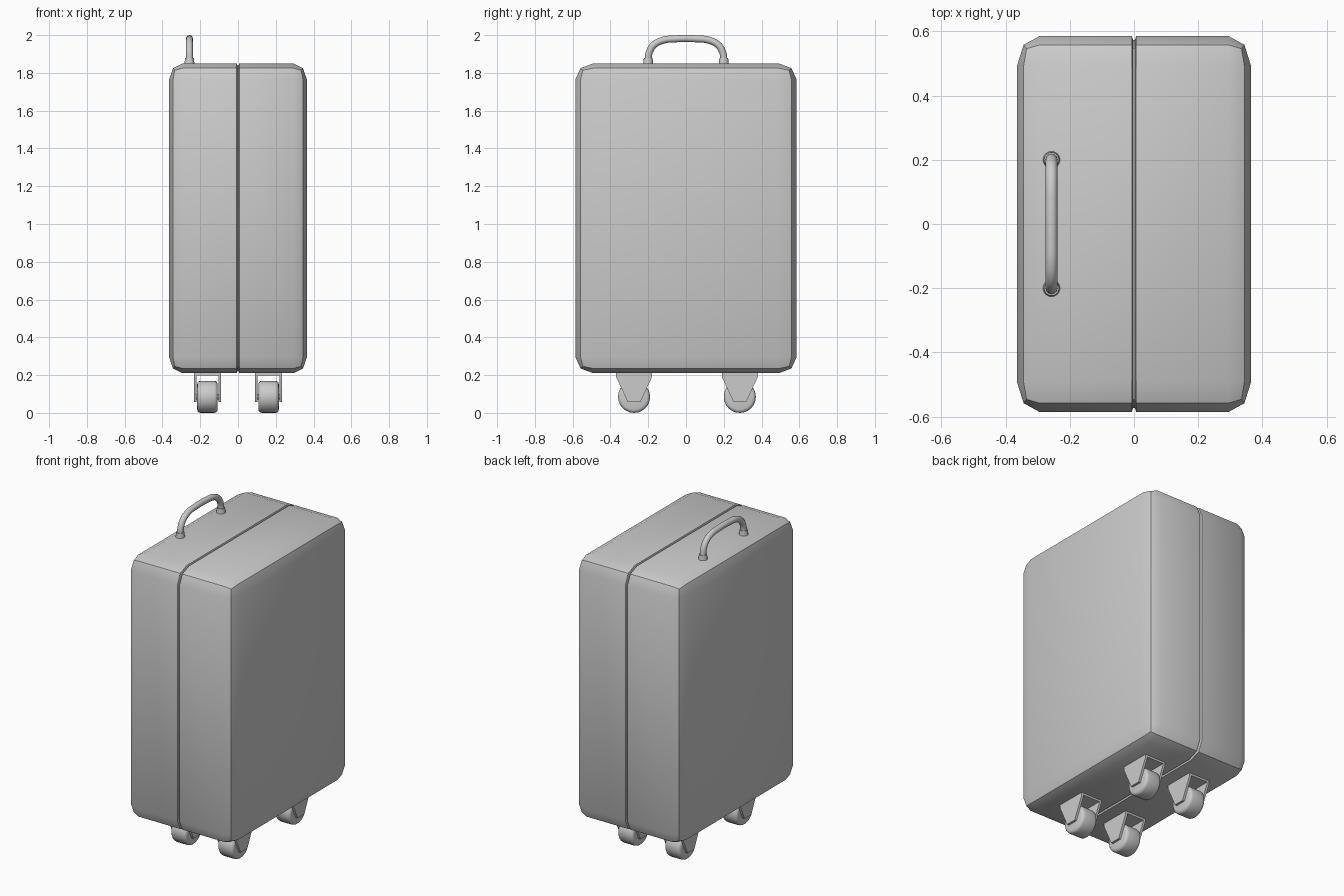
import bpy, bmesh, math
from mathutils import Matrix, Vector

if "Cube" in bpy.data.objects:
    bpy.data.objects.remove(bpy.data.objects["Cube"])


def finish(bm, name, angle=40):
    bmesh.ops.recalc_face_normals(bm, faces=bm.faces)
    me = bpy.data.meshes.new(name)
    bm.to_mesh(me)
    bm.free()
    ob = bpy.data.objects.new(name, me)
    bpy.context.collection.objects.link(ob)
    bpy.ops.object.select_all(action='DESELECT')
    bpy.context.view_layer.objects.active = ob
    ob.select_set(True)
    bpy.ops.object.shade_smooth_by_angle(angle=math.radians(angle))
    return ob


def cylinder(name, centre, r1, r2, depth, axis='Z', bevel=0, segs=24):
    bm = bmesh.new()
    bmesh.ops.create_cone(bm, cap_ends=True, segments=segs, radius1=r1, radius2=r2, depth=depth)
    if bevel:
        rims = [e for e in bm.edges if abs(e.verts[0].co.z - e.verts[1].co.z) < 1e-5]
        bmesh.ops.bevel(bm, geom=rims, offset=bevel, segments=3, profile=0.5, affect='EDGES')
    if axis == 'X':
        bmesh.ops.rotate(bm, verts=bm.verts, matrix=Matrix.Rotation(math.pi / 2, 3, 'Y'))
    bmesh.ops.translate(bm, verts=bm.verts, vec=Vector(centre))
    return finish(bm, name)


def prism_x(name, x0, x1, outline):
    # extrude a (y, z) outline from x0 to x1
    bm = bmesh.new()
    face = bm.faces.new([bm.verts.new((x0, y, z)) for y, z in outline])
    ext = bmesh.ops.extrude_face_region(bm, geom=[face])
    moved = [v for v in ext['geom'] if isinstance(v, bmesh.types.BMVert)]
    bmesh.ops.translate(bm, verts=moved, vec=(x1 - x0, 0, 0))
    return finish(bm, name, 30)


# Case: rounded box, slightly different rounding along each axis
size, stretch = (0.73, 1.172, 1.64), (0.83, 1.1, 1.0)
bm = bmesh.new()
bmesh.ops.create_cube(bm, size=1)
bmesh.ops.scale(bm, verts=bm.verts, vec=[s / k for s, k in zip(size, stretch)])
bmesh.ops.bevel(bm, geom=bm.edges[:], offset=0.086, segments=2, profile=0.5, affect='EDGES')
bmesh.ops.scale(bm, verts=bm.verts, vec=stretch)
# Seam groove between the two shells
for x in (-0.007, -0.003, 0.003, 0.007):
    bmesh.ops.bisect_plane(bm, geom=bm.verts[:] + bm.edges[:] + bm.faces[:],
                           plane_co=(x, 0, 0), plane_no=(1, 0, 0))
for v in bm.verts:
    if abs(v.co.x) < 0.005:
        v.co.y *= 1 - 0.012 / 0.586
        v.co.z *= 1 - 0.012 / 0.82
bmesh.ops.translate(bm, verts=bm.verts, vec=(0, 0, 1.03))
finish(bm, "suitcase_body")

# Carry handle: swept tube
HX = -0.257
half = [(0.2, 1.85), (0.2, 1.878), (0.192, 1.915), (0.168, 1.95), (0.118, 1.974), (0.06, 1.98)]
path = [(-y, z) for y, z in half] + [(0, 1.982)] + half[::-1]
cu = bpy.data.curves.new("carry_handle", 'CURVE')
cu.dimensions = '3D'
cu.bevel_depth = 0.0185
cu.bevel_resolution = 4
cu.resolution_u = 4
cu.use_fill_caps = True
sp = cu.splines.new('BEZIER')
sp.bezier_points.add(len(path) - 1)
for p, (y, z) in zip(sp.bezier_points, path):
    p.co = (HX, y, z)
    p.handle_left_type = p.handle_right_type = 'AUTO'
handle = bpy.data.objects.new("carry_handle", cu)
bpy.context.collection.objects.link(handle)

# Handle sockets
for i, y in enumerate((-0.2, 0.2)):
    cylinder(f"handle_socket_{i}", (HX, y, 1.862), 0.027, 0.023, 0.034)

# Four casters: wheel, axle, two cheeks and a top plate
for i, x in enumerate((-0.162, 0.162)):
    for j, y in enumerate((-0.275, 0.285)):
        tag = f"{i}{j}"
        cylinder("wheel_" + tag, (x, y, 0.085), 0.085, 0.085, 0.108, 'X', bevel=0.018)
        cylinder("axle_" + tag, (x, y, 0.085), 0.015, 0.015, 0.13, 'X', segs=12)
        cheek = [(y - 0.033, 0.057), (y + 0.033, 0.057), (y + 0.095, 0.19),
                 (y + 0.095, 0.215), (y - 0.095, 0.215), (y - 0.095, 0.19)]
        for name, a, b in (("inner", -0.072, -0.058), ("outer", 0.058, 0.072)):
            prism_x(f"caster_{name}_cheek_{tag}", x + a, x + b, cheek)
        prism_x("caster_plate_" + tag, x - 0.0585, x + 0.0585,
                [(y - 0.095, 0.197), (y + 0.095, 0.197), (y + 0.095, 0.215), (y - 0.095, 0.215)])
